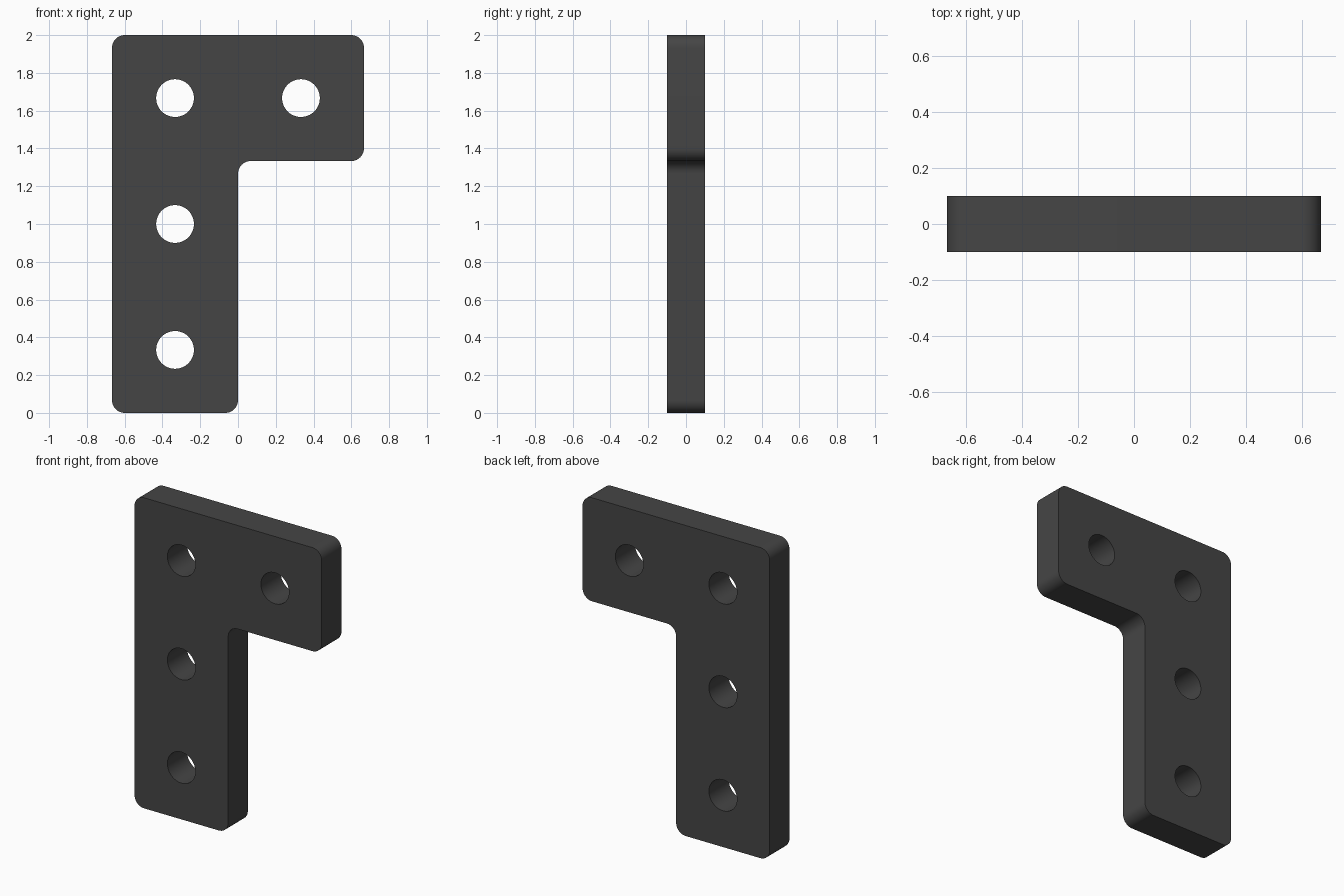
import bpy, bmesh
from math import sin, cos, pi, radians
from mathutils import Vector

if "Cube" in bpy.data.objects:
    bpy.data.objects.remove(bpy.data.objects["Cube"])

U = 2 / 3          # bracket module: arm width and hole spacing
HALF = 0.1         # half thickness
CORNER_R = 0.067
HOLE_R = 0.1


def rounded(points, r, steps=10):
    """Round every right-angled corner, convex or concave."""
    result = []
    for i, p in enumerate(points):
        a = (points[i - 1] - p).normalized()
        b = (points[(i + 1) % len(points)] - p).normalized()
        centre = p + r * (a + b)
        for k in range(steps + 1):
            t = pi / 2 * k / steps
            result.append(centre - r * (b * cos(t) + a * sin(t)))
    return result


def circle(x, z, r, n=48):
    return [Vector((x + r * cos(2 * pi * k / n), 0, z + r * sin(2 * pi * k / n)))
            for k in range(n)]


def add_loop(bm, points):
    verts = [bm.verts.new((p.x, -HALF, p.z)) for p in points]
    for i, v in enumerate(verts):
        bm.edges.new((verts[i - 1], v))


# L-shaped outline and the four bolt holes
corners = [(-U, 0), (0, 0), (0, 2 * U), (U, 2 * U), (U, 3 * U), (-U, 3 * U)]
bm = bmesh.new()
add_loop(bm, rounded([Vector((x, 0, z)) for x, z in corners], CORNER_R))
for x, z in [(-0.5, 0.5), (-0.5, 1.5), (-0.5, 2.5), (0.5, 2.5)]:
    add_loop(bm, circle(x * U, z * U, HOLE_R))

# Fill the face around the holes and extrude the plate
bmesh.ops.triangle_fill(bm, use_beauty=True, edges=bm.edges[:], normal=(0, -1, 0))
extruded = bmesh.ops.extrude_face_region(bm, geom=bm.faces[:], use_keep_orig=True)
top = [g for g in extruded["geom"] if isinstance(g, bmesh.types.BMVert)]
bmesh.ops.translate(bm, verts=top, vec=(0, 2 * HALF, 0))
bmesh.ops.recalc_face_normals(bm, faces=bm.faces[:])

mesh = bpy.data.meshes.new("corner_bracket")
bm.to_mesh(mesh)
bm.free()
bracket = bpy.data.objects.new("corner_bracket", mesh)
bpy.context.collection.objects.link(bracket)

# Dark finish
dark = bpy.data.materials.new("dark_grey")
dark.diffuse_color = (0.06, 0.06, 0.06, 1)
dark.use_nodes = True
dark.node_tree.nodes["Principled BSDF"].inputs["Base Color"].default_value = dark.diffuse_color
mesh.materials.append(dark)

# Smooth rounded walls, crisp face edges
bpy.context.view_layer.objects.active = bracket
bracket.select_set(True)
bpy.ops.object.shade_smooth_by_angle(angle=radians(30))
